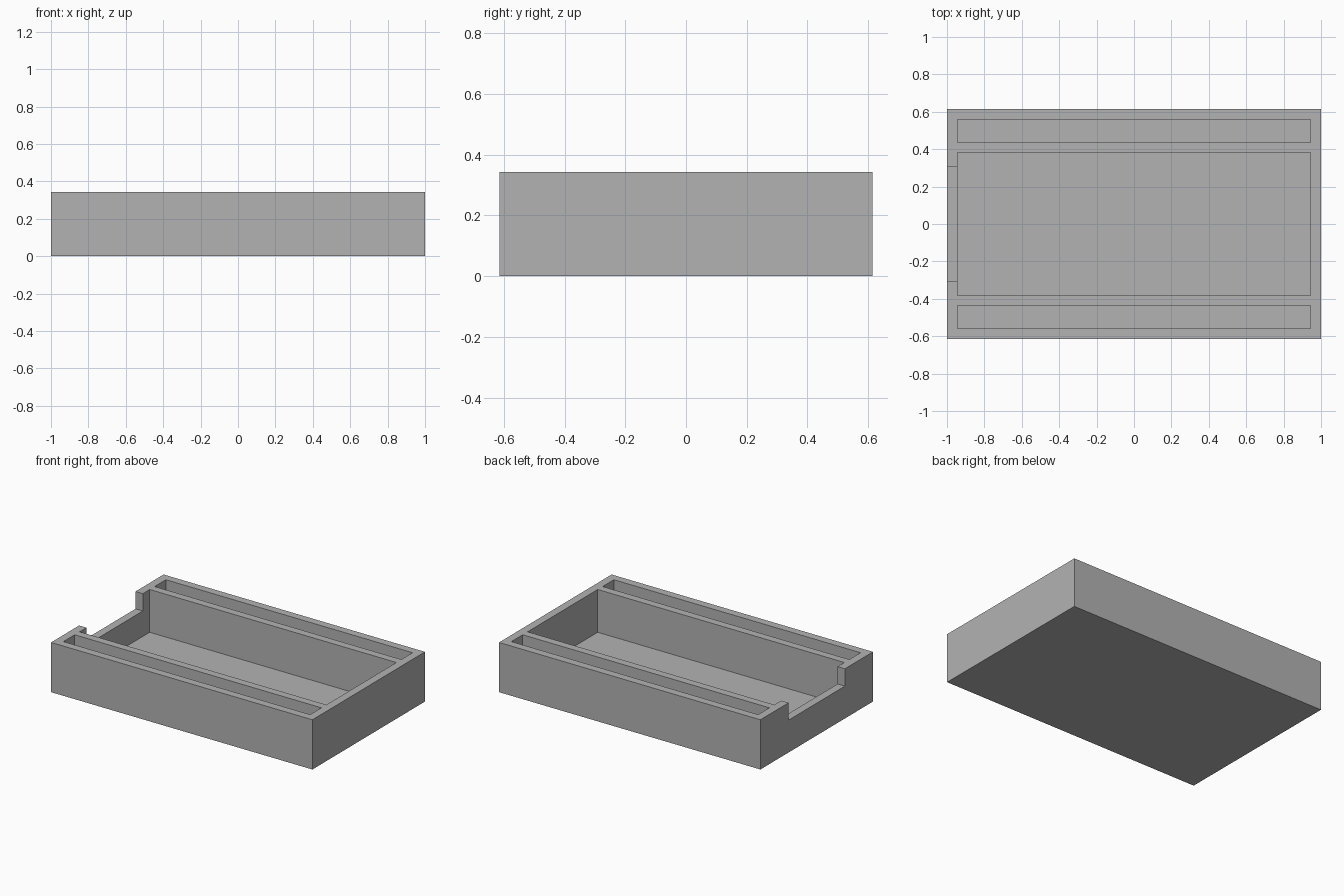
import bpy
import bmesh

if "Cube" in bpy.data.objects:
    bpy.data.objects.remove(bpy.data.objects["Cube"], do_unlink=True)

HALF_X, HALF_Y, HEIGHT = 1.0, 0.615, 0.344
INNER_X = 0.944      # inside face of the end walls
FLOOR = 0.048        # floor thickness
ABOVE = HEIGHT + 0.1  # cutters pass through the rim


def box(name, low, high):
    """Axis-aligned box between two corners."""
    mesh = bpy.data.meshes.new(name)
    bm = bmesh.new()
    bmesh.ops.create_cube(bm, size=1)
    for v in bm.verts:
        v.co = [low[i] if v.co[i] < 0 else high[i] for i in range(3)]
    bm.to_mesh(mesh)
    bm.free()
    obj = bpy.data.objects.new(name, mesh)
    bpy.context.collection.objects.link(obj)
    return obj


def cut(target, low, high):
    """Subtract a box from the target and discard the cutter."""
    cutter = box("cutter", low, high)
    cutter.hide_render = True
    mod = target.modifiers.new("cut", "BOOLEAN")
    mod.operation = "DIFFERENCE"
    mod.solver = "EXACT"
    mod.object = cutter
    bpy.context.view_layer.objects.active = target
    bpy.ops.object.modifier_apply(modifier=mod.name)
    bpy.data.objects.remove(cutter, do_unlink=True)


# Outer block
tray = box("tray", (-HALF_X, -HALF_Y, 0), (HALF_X, HALF_Y, HEIGHT))

# Main compartment
cut(tray, (-INNER_X, -0.383, FLOOR), (INNER_X, 0.383, ABOVE))

# Narrow side slots
for y0, y1 in ((0.437, 0.56), (-0.56, -0.437)):
    cut(tray, (-INNER_X, y0, FLOOR), (INNER_X, y1, ABOVE))

# Notch in one end wall
cut(tray, (-HALF_X - 0.1, -0.308, 0.224), (-INNER_X + 0.05, 0.308, ABOVE))

# Plain grey finish
grey = bpy.data.materials.new("plain_grey")
grey.use_nodes = True
colour = (0.45, 0.45, 0.45, 1)
grey.diffuse_color = colour
grey.node_tree.nodes["Principled BSDF"].inputs["Base Color"].default_value = colour
tray.data.materials.clear()
tray.data.materials.append(grey)
for face in tray.data.polygons:
    face.material_index = 0
